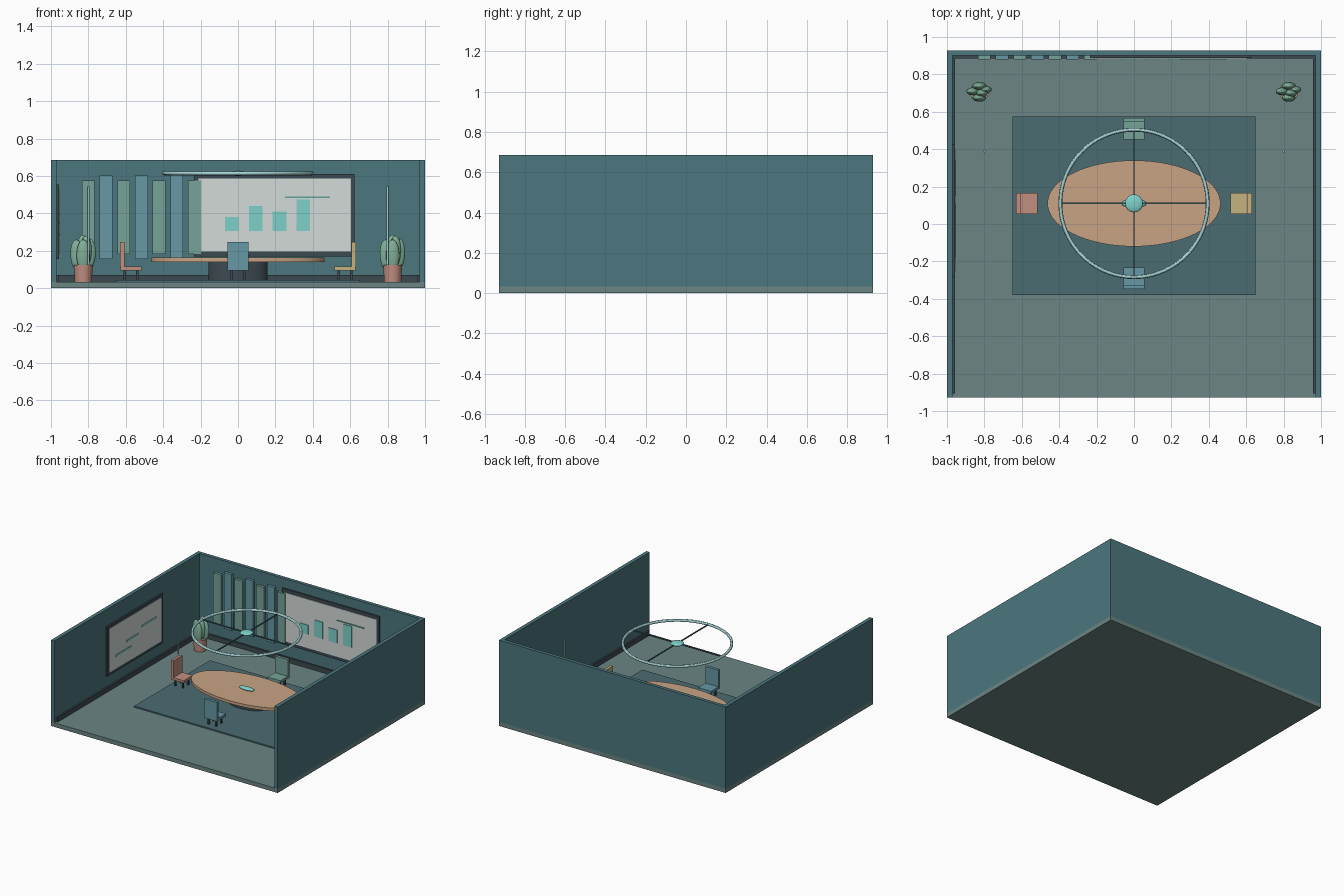
import bpy
from math import cos, sin, pi

if "Cube" in bpy.data.objects:
    bpy.data.objects.remove(bpy.data.objects["Cube"])

mats = {}


def paint(ob, hexcol):
    """Give an object a flat colour (hex sRGB converted to linear)."""
    if hexcol not in mats:
        m = bpy.data.materials.new("colour_" + hexcol)
        rgb = [int(hexcol[i:i + 2], 16) / 255 for i in (0, 2, 4)]
        m.diffuse_color = [((c + 0.055) / 1.055) ** 2.4 for c in rgb] + [1]
        m.use_nodes = True
        m.node_tree.nodes["Principled BSDF"].inputs["Base Color"].default_value = m.diffuse_color
        mats[hexcol] = m
    ob.data.materials.append(mats[hexcol])
    return ob


def finish(name, col, smooth=True):
    ob = bpy.context.object
    ob.name = name
    bpy.ops.object.transform_apply(location=False, rotation=False, scale=True)
    if smooth:
        bpy.ops.object.shade_smooth_by_angle()
    return paint(ob, col)


def box(name, x, y, z, col):
    """Box from (min, max) ranges."""
    r = (x, y, z)
    bpy.ops.mesh.primitive_cube_add(size=1, location=[(a + b) / 2 for a, b in r])
    bpy.context.object.scale = [abs(b - a) for a, b in r]
    return finish(name, col, False)


def disc(name, x, y, z, rx, ry, col, taper=1.0, sides=48):
    """Elliptical cylinder; taper scales the bottom radius."""
    bpy.ops.mesh.primitive_cone_add(vertices=sides, radius1=taper, radius2=1,
                                    depth=z[1] - z[0], location=(x, y, sum(z) / 2))
    bpy.context.object.scale = (rx, ry, 1)
    return finish(name, col)


def ball(name, loc, r, col, rot=(0, 0, 0)):
    bpy.ops.mesh.primitive_uv_sphere_add(segments=24, ring_count=14, radius=1,
                                         location=loc, rotation=rot)
    bpy.context.object.scale = r
    return finish(name, col)


WALL, FLOOR, DARK, RUG = "4C777E", "6B8583", "3C4A51", "4A6C72"
GREEN, BLUE, TEAL, WOOD = "75A398", "6799A6", "7FD1CA", "C9A484"
PINK, YELLOW, WHITE, PALE = "C08E80", "C5B27F", "D3DBD9", "A9D6D8"
F = 0.033   # floor top
H = 0.685   # wall top

# Room shell, open at the front
box("floor", (-1, 1), (-0.928, 0.928), (0, F), FLOOR)
box("back_wall", (-1, 1), (0.9, 0.928), (F, H), WALL)
box("back_baseboard", (-0.97, 0.97), (0.886, 0.9), (F, 0.07), DARK)
for s, side in ((-1, "left"), (1, "right")):
    box(side + "_wall", (s * 0.97, s), (-0.928, 0.9), (F, H), WALL)
    box(side + "_baseboard", (s * 0.957, s * 0.97), (-0.905, 0.886), (F, 0.07), DARK)
box("rug", (-0.65, 0.65), (-0.38, 0.575), (F, 0.043), RUG)

# Table with pedestal and centre device
CY = 0.11
disc("table_top", 0, CY, (0.14, 0.163), 0.463, 0.23, WOOD, sides=64)
disc("table_base", 0, CY, (0.043, 0.14), 0.158, 0.085, DARK)
ball("table_device", (0, CY, 0.17), (0.066, 0.025, 0.012), TEAL)


def chair(name, x, y, angle, col):
    """Chair facing the table; local +v points away from the table."""
    c, s = round(cos(angle)), round(sin(angle))

    def part(pname, u, v, z, pcol):
        pts = [(x + a * c - b * s, y + a * s + b * c) for a, b in zip(u, v)]
        box(name + pname, (pts[0][0], pts[1][0]), (pts[0][1], pts[1][1]), z, pcol)

    part("_seat", (-0.057, 0.057), (-0.057, 0.057), (0.095, 0.115), col)
    part("_backrest", (-0.057, 0.057), (0.036, 0.058), (0.115, 0.248), col)
    for i in (-1, 1):
        for j in (-1, 1):
            part("_leg", (i * 0.033 - 0.006, i * 0.033 + 0.006),
                 (j * 0.033 - 0.006, j * 0.033 + 0.006), (0.043, 0.095), DARK)


chair("back_chair", 0, CY + 0.4, 0, GREEN)
chair("left_chair", -0.572, CY, pi / 2, PINK)
chair("front_chair", 0, CY - 0.4, pi, BLUE)
chair("right_chair", 0.572, CY, -pi / 2, YELLOW)

# Hanging ring light with hub and crossed spokes
RZ = 0.614
bpy.ops.mesh.primitive_torus_add(location=(0, CY, RZ), major_radius=0.394,
                                 minor_radius=0.0105, major_segments=72, minor_segments=12)
finish("ring_light", PALE)
box("ring_spoke_x", (-0.394, 0.394), (CY - 0.004, CY + 0.004), (RZ - 0.004, RZ + 0.004), RUG)
box("ring_spoke_y", (-0.004, 0.004), (CY - 0.394, CY + 0.394), (RZ - 0.004, RZ + 0.004), RUG)
ball("ring_hub", (0, CY, RZ), (0.048, 0.048, 0.014), TEAL)

# Acoustic panels, alternating short green and tall blue
for i in range(7):
    x = -0.8 + i * 0.0945
    z, col = ((0.157, 0.603), BLUE) if i % 2 else ((0.183, 0.576), GREEN)
    box("wall_panel", (x - 0.034, x + 0.034), (0.879, 0.9), z, col)

# Back wall screen with bar chart
box("screen_frame", (-0.235, 0.622), (0.887, 0.9), (0.17, 0.611), DARK)
box("screen", (-0.21, 0.603), (0.883, 0.888), (0.195, 0.585), WHITE)
for i, top in enumerate((0.38, 0.438, 0.41, 0.473)):
    x = -0.07 + i * 0.1275
    box("chart_bar", (x, x + 0.073), (0.878, 0.884), (0.305, top), TEAL)
box("chart_line", (0.25, 0.492), (0.878, 0.884), (0.482, 0.49), "5FA39E")

# Left wall board with three strips
box("board_frame", (-0.97, -0.958), (-0.28, 0.425), (0.157, 0.553), DARK)
box("board", (-0.959, -0.955), (-0.255, 0.4), (0.18, 0.53), WHITE)
for y, w, z in ((-0.18, 0.2, 0.285), (-0.04, 0.15, 0.35), (0.15, 0.19, 0.395)):
    box("board_strip", (-0.956, -0.951), (y, y + w), (z - 0.007, z + 0.007), TEAL)

# Potted plants and slim vertical light rods, left and right
leaves = [(0.0, 0.033, 0.2, 0.038, 0.0), (-0.033, 0.004, 0.175, 0.036, -0.06),
          (0.03, 0.014, 0.18, 0.036, 0.06), (0.012, -0.005, 0.195, 0.032, 0.04),
          (0.0, -0.03, 0.175, 0.036, 0.0)]
for s in (-1, 1):
    px = s * 0.827
    disc("plant_pot", px, 0.705, (F, 0.125), 0.05, 0.05, PINK, taper=0.92, sides=32)
    for dx, dy, z, rx, tilt in leaves:
        ball("plant_leaf", (px + dx, 0.705 + dy, z), (rx, 0.021, 0.085), "7FAE96", (0, tilt, 0))
    disc("light_rod", s * 0.8, 0.388, (0.125, 0.543), 0.006, 0.006, PALE, sides=16)
